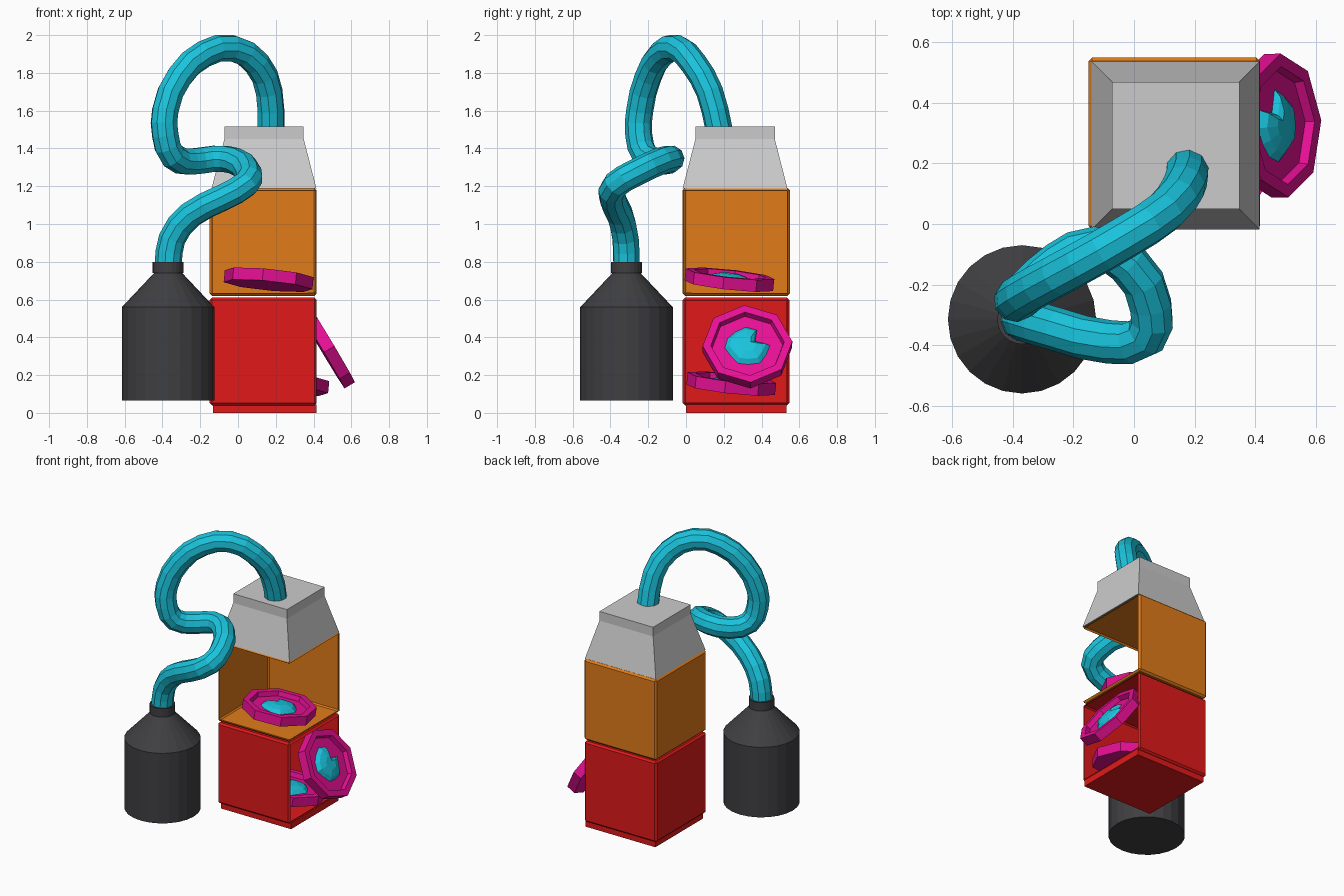
import bpy, bmesh
from math import cos, sin, pi
from mathutils import Vector

if "Cube" in bpy.data.objects:
    bpy.data.objects.remove(bpy.data.objects["Cube"])


def material(name, rgb):
    m = bpy.data.materials.new(name)
    m.diffuse_color = (*rgb, 1)
    m.use_nodes = True
    m.node_tree.nodes["Principled BSDF"].inputs["Base Color"].default_value = m.diffuse_color
    return m


RED = material("red", (0.75, 0.01, 0.01))
ORANGE = material("orange", (0.75, 0.2, 0.01))
DARK = material("charcoal", (0.05, 0.05, 0.055))
CYAN = material("cyan", (0.01, 0.55, 0.72))
PINK = material("magenta", (0.8, 0.005, 0.3))


def finish(name, bm, mat=None, loc=(0, 0, 0), rot=(0, 0, 0)):
    bmesh.ops.recalc_face_normals(bm, faces=bm.faces)
    me = bpy.data.meshes.new(name)
    bm.to_mesh(me)
    bm.free()
    ob = bpy.data.objects.new(name, me)
    bpy.context.collection.objects.link(ob)
    if mat:
        me.materials.append(mat)
    ob.location, ob.rotation_euler = loc, rot
    return ob


def loft(name, rings, mat=None, loc=(0, 0, 0), rot=(0, 0, 0)):
    """Skin a stack of closed rings and cap both ends."""
    bm = bmesh.new()
    vs = [[bm.verts.new(p) for p in r] for r in rings]
    n = len(vs[0])
    for a, b in zip(vs, vs[1:]):
        for i in range(n):
            j = (i + 1) % n
            bm.faces.new((a[i], a[j], b[j], b[i]))
    bm.faces.new(vs[0])
    bm.faces.new(vs[-1])
    return finish(name, bm, mat, loc, rot)


def circle(r, z, n):
    return [(r * cos(2 * pi * i / n), r * sin(2 * pi * i / n), z) for i in range(n)]


def rect(x0, x1, y0, y1, z):
    return [(x0, y0, z), (x1, y0, z), (x1, y1, z), (x0, y1, z)]


def open_box(name, lo, hi, mat, open_dirs):
    """Thin bevelled box with the given sides left open."""
    lo, hi = Vector(lo), Vector(hi)
    bm = bmesh.new()
    bmesh.ops.create_cube(bm, size=1)
    for v in bm.verts:
        v.co = Vector([lo[k] if v.co[k] < 0 else hi[k] for k in range(3)])
    bmesh.ops.bevel(bm, geom=bm.edges[:], offset=0.012, segments=1, affect='EDGES')
    bm.normal_update()
    dirs = [Vector(d) for d in open_dirs]
    if len(dirs) == 2:  # the bevel strip between two open sides goes too
        dirs.append((dirs[0] + dirs[1]).normalized())
    gone = [f for f in bm.faces if any(f.normal.dot(d) > 0.98 for d in dirs)]
    bmesh.ops.delete(bm, geom=gone, context='FACES')
    ob = finish(name, bm, mat)
    ob.modifiers.new("wall", 'SOLIDIFY').thickness = 0.006
    return ob


# Stacked cabinet
loft("cabinet_base", [rect(-0.133, 0.415, 0, 0.532, z) for z in (0, 0.045)], RED)
open_box("lower_cabinet", (-0.15, -0.018, 0.04), (0.416, 0.547, 0.61), RED, [(1, 0, 0)])
open_box("upper_cabinet", (-0.15, -0.018, 0.62), (0.416, 0.55, 1.19), ORANGE,
         [(1, 0, 0), (0, -1, 0)])
loft("cabinet_hood", [rect(-0.14, 0.415, -0.018, 0.537, 1.188),
                      rect(-0.072, 0.348, 0.05, 0.47, 1.45),
                      rect(-0.072, 0.348, 0.05, 0.47, 1.515)])

# Bottle
loft("bottle", [circle(r, z, 24) for r, z in
                ((0.245, 0.065), (0.245, 0.56), (0.075, 0.74), (0.082, 0.74), (0.082, 0.80))],
     DARK, (-0.37, -0.315, 0))

# Looping hose from bottle neck to hood
path = [(-0.37, -0.315, 0.78), (-0.35, -0.32, 0.92), (-0.25, -0.35, 1.05),
        (-0.08, -0.39, 1.14), (0.04, -0.37, 1.21), (0.055, -0.27, 1.27),
        (-0.02, -0.13, 1.335), (-0.13, -0.08, 1.345), (-0.25, -0.13, 1.33),
        (-0.345, -0.215, 1.36), (-0.385, -0.25, 1.47), (-0.385, -0.245, 1.6),
        (-0.31, -0.2, 1.78), (-0.18, -0.13, 1.9), (-0.03, -0.045, 1.93),
        (0.1, 0.04, 1.85), (0.165, 0.125, 1.7), (0.175, 0.175, 1.5)]
cu = bpy.data.curves.new("hose", 'CURVE')
cu.dimensions = '3D'
cu.bevel_depth, cu.bevel_resolution, cu.resolution_u = 0.072, 3, 2
cu.use_fill_caps = True
sp = cu.splines.new('BEZIER')
sp.bezier_points.add(len(path) - 1)
for p, co in zip(sp.bezier_points, path):
    p.co = co
    p.handle_left_type = p.handle_right_type = 'AUTO'
sp.use_smooth = False
cu.materials.append(CYAN)
bpy.context.collection.objects.link(bpy.data.objects.new("hose", cu))

# Octagonal dishes, each holding a notched growth
dish_rings = ((0.2, -0.032), (0.238, -0.032), (0.238, 0.032), (0.195, 0.032), (0.188, 0.0))
radii = (0.11, 0.12, 0.11, 0.12, 0.05, 0.115, 0.12, 0.11, 0.115, 0.12, 0.105, 0.115)


def blob(scale, z):
    return [(scale * r * cos(pi * i / 6), scale * r * sin(pi * i / 6), z)
            for i, r in enumerate(radii)]


for name, loc, rot in (("upper", (0.162, 0.23, 0.705), (-0.03, 0.14, 0.65)),
                       ("leaning", (0.47, 0.325, 0.35), (0.1, 1.03, 0.14)),
                       ("lower", (0.245, 0.24, 0.155), (-0.03, 0.14, 0.65))):
    loft(name + "_dish", [circle(r, z, 8) for r, z in dish_rings], PINK, loc, rot)
    loft(name + "_growth", [blob(1, 0.001), blob(0.8, 0.022), blob(0.4, 0.034)],
         CYAN, loc, rot)
